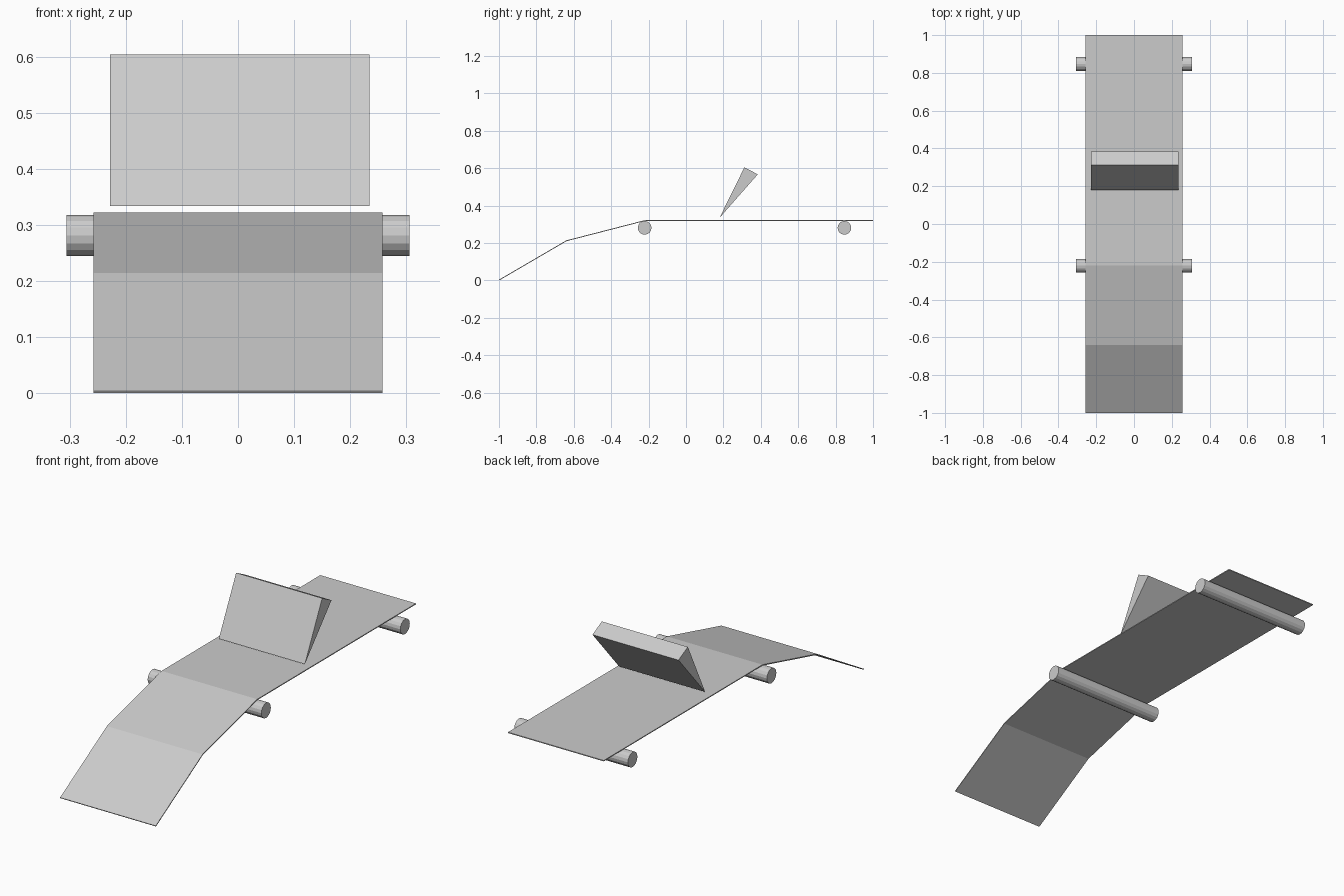
import bpy, bmesh, math
from mathutils import Matrix

if "Cube" in bpy.data.objects:
    bpy.data.objects.remove(bpy.data.objects["Cube"])


def add_object(name, bm):
    bmesh.ops.recalc_face_normals(bm, faces=bm.faces)
    mesh = bpy.data.meshes.new(name)
    bm.to_mesh(mesh)
    bm.free()
    obj = bpy.data.objects.new(name, mesh)
    bpy.context.collection.objects.link(obj)
    return obj


def extrude_profile(name, points, x0, x1):
    """Solid from a closed (y, z) outline, extruded along x."""
    bm = bmesh.new()
    face = bm.faces.new([bm.verts.new((x0, y, z)) for y, z in points])
    new = bmesh.ops.extrude_face_region(bm, geom=[face])["geom"]
    bmesh.ops.translate(bm, vec=(x1 - x0, 0, 0),
                        verts=[v for v in new if isinstance(v, bmesh.types.BMVert)])
    return add_object(name, bm)


def roller(name, y, z, radius, half_length):
    """16-sided bar along x with an edge at the very top."""
    bm = bmesh.new()
    bmesh.ops.create_cone(bm, cap_ends=True, segments=16, radius1=radius, radius2=radius,
                          depth=2 * half_length,
                          matrix=Matrix.Translation((0, y, z)) @ Matrix.Rotation(math.pi / 2, 4, 'Y'))
    return add_object(name, bm)


# Thin bent deck: sloping front, flat rear
top = [(-1, 0.004), (-0.64, 0.214), (-0.22, 0.322), (1, 0.322)]
under = [(1, 0.3175), (-0.2195, 0.3175), (-0.639, 0.2095), (-0.998, 0)]
extrude_profile("deck", top + under, -0.2575, 0.2575)

# Wedge standing on its thin edge above the deck
extrude_profile("wedge_block", [(0.179, 0.334), (0.312, 0.604), (0.384, 0.567)], -0.2285, 0.2345)

# Support rollers
for label, y in (("front", -0.221), ("rear", 0.847)):
    roller(label + "_roller", y, 0.281, 0.0365, 0.306)
